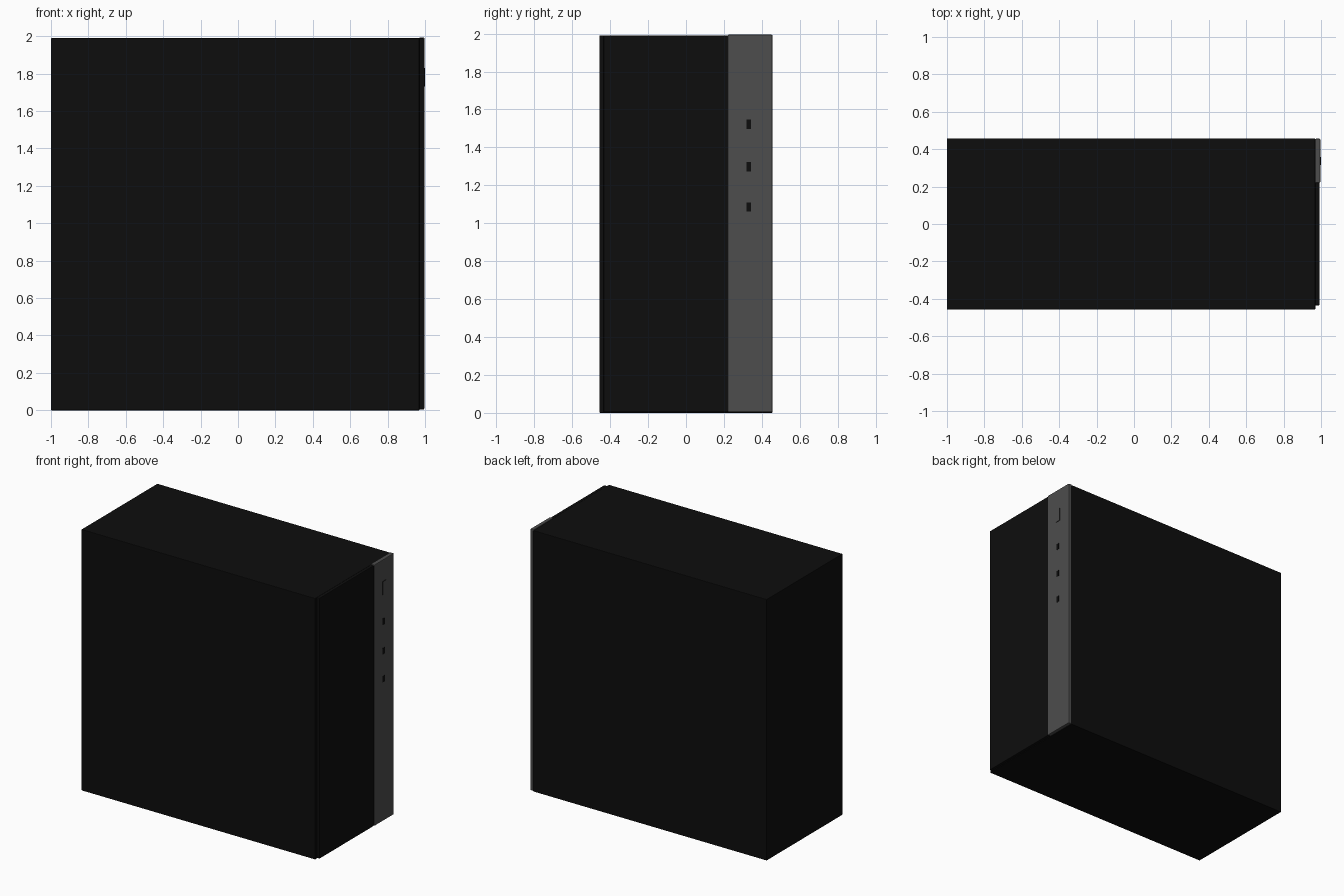
import bpy, bmesh

if "Cube" in bpy.data.objects:
    bpy.data.objects.remove(bpy.data.objects["Cube"])


def material(name, rgb):
    m = bpy.data.materials.new(name)
    m.diffuse_color = (*rgb, 1)
    m.use_nodes = True
    m.node_tree.nodes["Principled BSDF"].inputs["Base Color"].default_value = m.diffuse_color
    return m


black = material("matte black", (0.004, 0.004, 0.004))
grey = material("dark grey", (0.075, 0.075, 0.075))


def box(name, lo, hi, mats, bevel=0.0):
    """Box between two corners, with an optional chamfer."""
    bm = bmesh.new()
    bmesh.ops.create_cube(bm, size=1)
    for v in bm.verts:
        v.co = [(a + b) / 2 + c * (b - a) for a, b, c in zip(lo, hi, v.co)]
    if bevel:
        bmesh.ops.bevel(bm, geom=bm.edges[:], offset=bevel, segments=2,
                        profile=0.5, affect='EDGES')
    bm.normal_update()
    me = bpy.data.meshes.new(name)
    bm.to_mesh(me)
    bm.free()
    for m in mats:
        me.materials.append(m)
    ob = bpy.data.objects.new(name, me)
    bpy.context.scene.collection.objects.link(ob)
    return ob


# Main case
box("case_body", (-1, -0.457, 0), (0.97, 0.457, 1.99), [black], 0.004)

# Two-tone front fascia
box("fascia_black", (0.968, -0.435, 0.004), (0.993, 0.22, 1.99), [black], 0.005)
box("fascia_grey_strip", (0.968, 0.22, 0.004), (0.996, 0.456, 1.994), [grey], 0.005)

# Power button: grey cap with black sides
button = box("power_button", (0.99, 0.315, 1.73), (1.0, 0.357, 1.83), [black, grey])
for p in button.data.polygons:
    p.material_index = 1 if p.normal.x > 0.9 else 0

# Three small ports down the strip
for i, z in enumerate((1.522, 1.298, 1.085)):
    box(f"port_{i + 1}", (0.99, 0.318, z - 0.024), (0.9975, 0.344, z + 0.024), [black])
